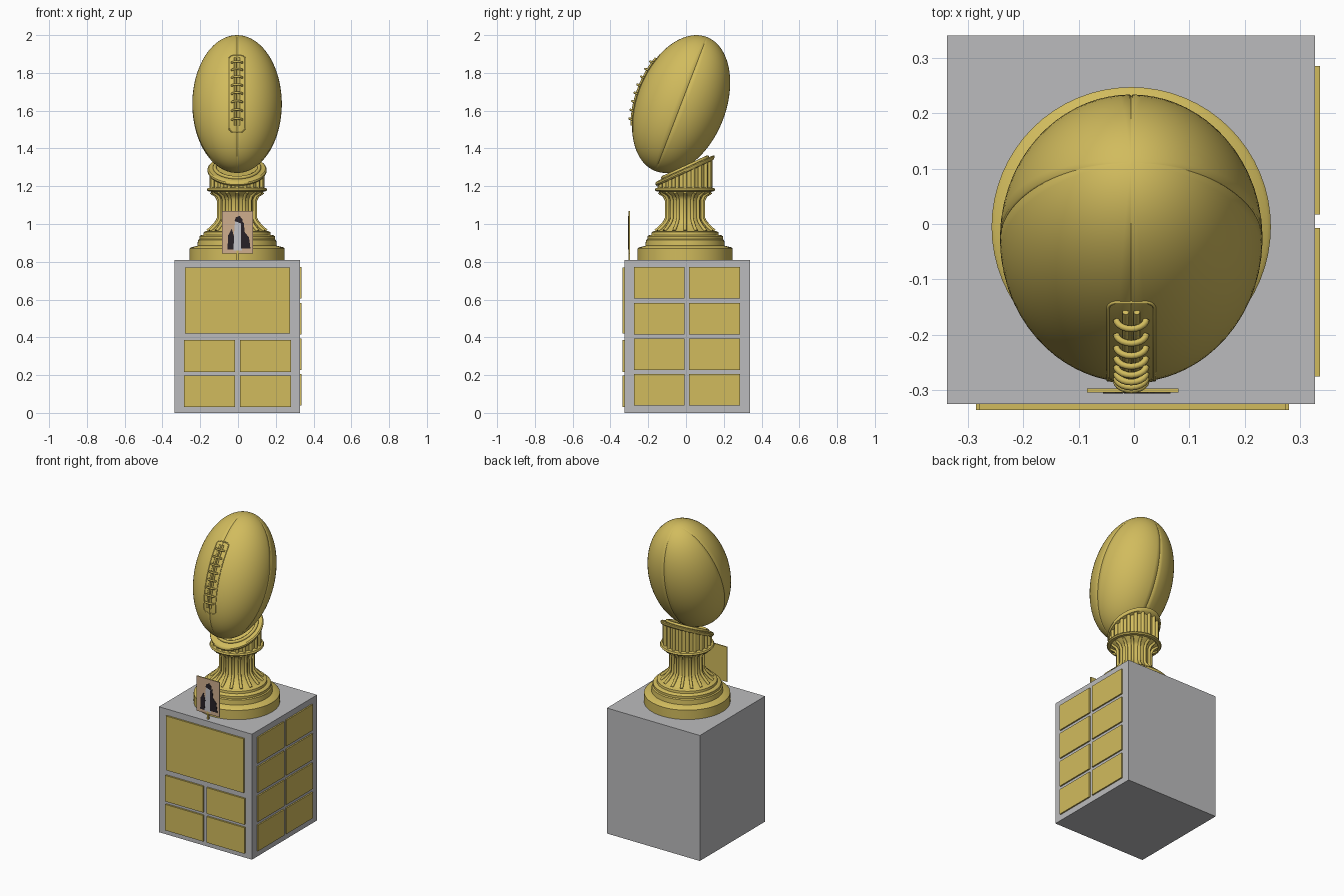
import bpy, bmesh
from math import sin, cos, pi, tau, radians, sqrt
from mathutils import Matrix, Vector

if "Cube" in bpy.data.objects:
    bpy.data.objects.remove(bpy.data.objects["Cube"])


def material(name, r, g, b):
    m = bpy.data.materials.new(name)
    m.use_nodes = True
    m.diffuse_color = (r, g, b, 1)
    m.node_tree.nodes["Principled BSDF"].inputs["Base Color"].default_value = (r, g, b, 1)
    return m


GOLD = material("gold", 0.64, 0.50, 0.11)
GREY = material("grey", 0.50, 0.50, 0.51)
TAN = material("tan", 0.62, 0.42, 0.27)
BLACK = material("near black", 0.02, 0.015, 0.02)
PALE = material("pale grey", 0.55, 0.55, 0.58)

CX, CY = -0.005, -0.005     # axis of the pedestal


def finish(name, bm, mat, smooth=None):
    bmesh.ops.recalc_face_normals(bm, faces=bm.faces)
    me = bpy.data.meshes.new(name)
    bm.to_mesh(me)
    bm.free()
    me.materials.append(mat)
    ob = bpy.data.objects.new(name, me)
    bpy.context.collection.objects.link(ob)
    if smooth:
        bpy.ops.object.select_all(action='DESELECT')
        ob.select_set(True)
        bpy.context.view_layer.objects.active = ob
        bpy.ops.object.shade_smooth_by_angle(angle=radians(smooth))
    return ob


def box(name, x, y, z, mat):
    bm = bmesh.new()
    size = [b - a for a, b in (x, y, z)]
    mid = [(a + b) / 2 for a, b in (x, y, z)]
    bmesh.ops.create_cube(bm, size=1, matrix=Matrix.Translation(mid) @ Matrix.Diagonal((*size, 1)))
    return finish(name, bm, mat)


def loft(name, rings, mat, smooth):
    """Skin a list of closed rings and cap both ends."""
    bm = bmesh.new()
    rows = [[bm.verts.new(p) for p in ring] for ring in rings]
    n = len(rows[0])
    for a, b in zip(rows, rows[1:]):
        for i in range(n):
            j = (i + 1) % n
            bm.faces.new((a[i], a[j], b[j], b[i]))
    bm.faces.new(rows[0])
    bm.faces.new(rows[-1])
    return finish(name, bm, mat, smooth)


def polar(r, z, a):
    return Vector((CX + r * cos(a), CY + r * sin(a), z))


def lathe(name, profile, mat=GOLD, n=64):
    return loft(name, [[polar(r, z, tau * i / n) for i in range(n)] for r, z in profile], mat, 35)


def tubes(name, paths, radius, cyclic=False):
    """Round bars along one or more paths, joined into one mesh."""
    cu = bpy.data.curves.new(name, 'CURVE')
    cu.dimensions = '3D'
    cu.bevel_depth = radius
    cu.bevel_resolution = 2
    cu.use_fill_caps = True
    for path in paths:
        sp = cu.splines.new('POLY')
        sp.points.add(len(path) - 1)
        for pt, co in zip(sp.points, path):
            pt.co = (*co, 1)
        sp.use_cyclic_u = cyclic
    ob = bpy.data.objects.new(name, cu)
    bpy.context.collection.objects.link(ob)
    cu.materials.append(GOLD)
    bpy.ops.object.select_all(action='DESELECT')
    ob.select_set(True)
    bpy.context.view_layer.objects.active = ob
    bpy.ops.object.convert(target='MESH')
    bpy.ops.object.shade_smooth_by_angle(angle=radians(50))


# Plinth with name plates
box("plinth", (-0.337, 0.327), (-0.325, 0.34), (0, 0.81), GREY)
box("large_front_plate", (-0.28, 0.274), (-0.336, -0.325), (0.42, 0.77), GOLD)
for row in range(2):
    z = 0.03 + row * 0.187
    for col in range(2):
        x = -0.285 + col * 0.295
        box("small_front_plate", (x, x + 0.27), (-0.336, -0.325), (z, z + 0.168), GOLD)
for row in range(4):
    z = 0.038 + row * 0.189
    for col in range(2):
        y = -0.275 + col * 0.292
        box("side_plate", (0.327, 0.336), (y, y + 0.268), (z, z + 0.167), GOLD)

# Stepped foot, waisted column and rings
lathe("foot", [(0.252, 0.81), (0.252, 0.87), (0.246, 0.876), (0.21, 0.885), (0.207, 0.915),
               (0.2, 0.92), (0.2, 0.935), (0.194, 0.94), (0.178, 0.943), (0.176, 0.957), (0.165, 0.963)])
lathe("column", [(0.16, 0.96), (0.135, 0.975), (0.11, 1.0), (0.096, 1.02), (0.094, 1.13),
                 (0.105, 1.15), (0.135, 1.165), (0.145, 1.18)])
lathe("collar_ring", [(0.14, 1.172), (0.155, 1.174), (0.16, 1.181), (0.155, 1.19), (0.135, 1.193)])

# Ribs that follow the column
rib = [(0.155, 0.963), (0.13, 0.985), (0.108, 1.01), (0.098, 1.03), (0.098, 1.125), (0.11, 1.15), (0.138, 1.168)]
tubes("column_ribs", [[polar(r, z, tau * i / 16) for r, z in rib] for i in range(16)], 0.009)


# Collar with slanted top
SLOPE = 0.46


def slant(r, a, lift=0.0):
    p = polar(r, 0, a)
    p.z = 1.283 + lift + SLOPE * (p.y - CY)
    return p


N = 64
angles = [tau * i / N for i in range(N)]
loft("collar", [[polar(0.132, 1.185, a) for a in angles], [slant(0.132, a) for a in angles]], GOLD, 35)
tubes("collar_pillars", [[polar(0.135, 1.188, a), slant(0.135, a, 0.002)]
                         for a in (tau * i / 20 for i in range(20))], 0.011)
rim = [(0.13, -0.014), (0.15, -0.012), (0.156, -0.003), (0.156, 0.006), (0.15, 0.012), (0.125, 0.012)]
loft("slanted_rim", [[slant(r, a, h) for a in angles] for r, h in rim], GOLD, 35)
tubes("ball_seat", [[slant(0.118, a, 0.016) for a in angles]], 0.01, True)

# Ball: leaning ellipsoid with four grooved seams
LONG, WIDE = 0.38, 0.237
LEAN = Matrix.Translation((-0.005, -0.026, 1.635)) @ Matrix.Rotation(radians(-21), 4, 'X')
spokes = []
for q in range(4):
    a = q * pi / 2
    spokes += [(a - 0.014, 1), (a, 0.986), (a + 0.014, 1)]
    spokes += [(a + 0.014 + k * (pi / 2 - 0.028) / 16, 1) for k in range(1, 16)]
rings = []
for k in range(49):
    lat = pi * (0.004 + 0.992 * k / 48)
    r, h = WIDE * sin(lat), -LONG * cos(lat)
    rings.append([LEAN @ Vector((r * s * cos(a), r * s * sin(a), h)) for a, s in spokes])
loft("ball", rings, GOLD, 60)


def on_ball(x, t, lift):
    """Point on the front of the ball: x across, t along its axis."""
    r = WIDE * sqrt(1 - (t / LONG) ** 2) + lift
    return LEAN @ Vector((x, -sqrt(r * r - x * x), t))


def rounded(half, low, high, corner, lift):
    """Rounded rectangle wrapped on the ball."""
    pts = []
    centres = ((1, high), (-1, high), (-1, low), (1, low))
    for q, (sx, t) in enumerate(centres):
        st = -corner if t == high else corner
        for k in range(6):
            a = (q + k / 5) * pi / 2
            pts.append((sx * (half - corner) + corner * cos(a), t + st + corner * sin(a)))
    path = []
    for (x0, t0), (x1, t1) in zip(pts, pts[1:] + pts[:1]):
        steps = 20 if abs(t1 - t0) > 0.1 else 1
        path += [on_ball(x0 + (x1 - x0) * i / steps, t0 + (t1 - t0) * i / steps, lift) for i in range(steps)]
    return path


# Lacing
tubes("lace_panel_edge", [rounded(0.042, -0.23, 0.2, 0.02, 0.0)], 0.003, True)
tubes("lace_strip", [[on_ball(x, -0.2 + 0.38 * i / 20, 0.003) for i in range(21)] for x in (-0.01, 0.01)], 0.006)
cross = []
for k in range(8):
    t = -0.17 + k * 0.046
    cross.append([on_ball(0.027 * cos(pi * i / 10), t, 0.016 * sin(pi * i / 10)) for i in range(11)])
tubes("cross_laces", cross, 0.006)

# Picture card on a short stake
box("card_stake", (-0.009, 0.003), (-0.305, -0.297), (0.81, 0.86), GOLD)
card = box("card", (-0.085, 0.08), (-0.304, -0.297), (0.845, 1.07), GOLD)
card.data.materials.append(TAN)
for f in card.data.polygons:
    if f.normal.y < -0.9:
        f.material_index = 1


def cutout(name, points, mat, y):
    """Thin flat shape on the card front."""
    loft(name, [[(x, d, z) for x, z in points] for d in (-0.304, y)], mat, None)


cutout("picture_shirt", [(-0.025, 0.86), (0.02, 0.86), (0.025, 0.99), (0.015, 1.02), (-0.015, 1.02), (-0.02, 0.96)],
       PALE, -0.305)
cutout("picture_left_coat", [(-0.056, 0.865), (-0.025, 0.865), (-0.02, 0.93), (-0.033, 0.975), (-0.052, 0.94)],
       BLACK, -0.306)
cutout("picture_right_coat", [(0.016, 0.87), (0.066, 0.87), (0.058, 0.93), (0.036, 0.955), (0.03, 1.01), (0.015, 1.0)],
       BLACK, -0.306)
cutout("picture_hair", [(-0.018, 1.015), (0.026, 1.0), (0.024, 1.025), (0.008, 1.043), (-0.012, 1.035)],
       BLACK, -0.306)
